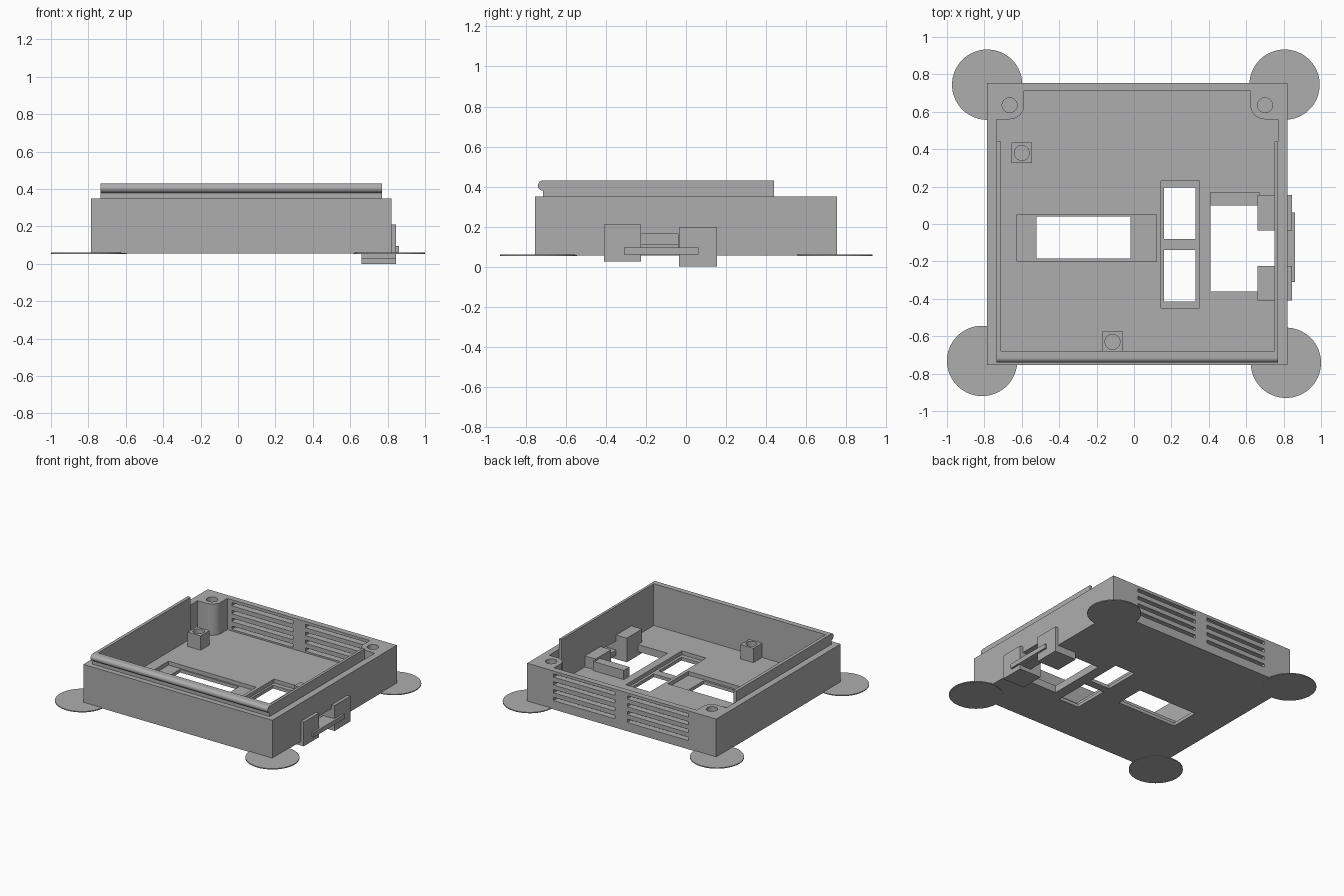
import bpy, bmesh, math

if "Cube" in bpy.data.objects:
    bpy.data.objects.remove(bpy.data.objects["Cube"])

grey = bpy.data.materials.new("plastic_grey")
grey.diffuse_color = (0.42, 0.42, 0.42, 1)
grey.use_nodes = True
grey.node_tree.nodes["Principled BSDF"].inputs["Base Color"].default_value = grey.diffuse_color


def finish(name, bm):
    bmesh.ops.recalc_face_normals(bm, faces=bm.faces)
    me = bpy.data.meshes.new(name)
    bm.to_mesh(me)
    bm.free()
    ob = bpy.data.objects.new(name, me)
    me.materials.append(grey)
    bpy.context.collection.objects.link(ob)
    return ob


def prism(name, pts, z0, z1):
    bm = bmesh.new()
    face = bm.faces.new([bm.verts.new((x, y, z0)) for x, y in pts])
    out = bmesh.ops.extrude_face_region(bm, geom=[face])
    for v in out["geom"]:
        if isinstance(v, bmesh.types.BMVert):
            v.co.z = z1
    return finish(name, bm)


def box(name, x0, x1, y0, y1, z0, z1):
    return prism(name, [(x0, y0), (x1, y0), (x1, y1), (x0, y1)], z0, z1)


def disc(name, x, y, r, z0, z1, n=32):
    ang = [2 * math.pi * i / n for i in range(n)]
    return prism(name, [(x + r * math.cos(a), y + r * math.sin(a)) for a in ang], z0, z1)


def smooth(ob):
    bpy.ops.object.select_all(action='DESELECT')
    ob.select_set(True)
    bpy.context.view_layer.objects.active = ob
    bpy.ops.object.shade_smooth_by_angle(angle=math.radians(30))


def cut(ob, cutters):
    bpy.context.view_layer.objects.active = ob
    for c in cutters:
        m = ob.modifiers.new("cut", 'BOOLEAN')
        m.operation = 'DIFFERENCE'
        m.solver = 'EXACT'
        m.object = c
        bpy.ops.object.modifier_apply(modifier=m.name)
        bpy.data.objects.remove(c)


FLOOR, RIM, BASE = 0.11, 0.35, 0.055
MID = 0.0175  # x centre of the tray

# Tray shell
body = box("tray", -0.785, 0.82, -0.755, 0.755, BASE, RIM)

# Cavity outline: leaves two rounded screw bosses in the back corners
half = [(0.7525, -0.715), (0.7525, 0.56), (0.68, 0.56)]
half += [(0.68 - 0.075 * math.sin(a), 0.635 - 0.075 * math.cos(a))
         for a in [math.radians(9 * i) for i in range(1, 11)]]
half += [(0.605, 0.71)]
outline = [(MID + x, y) for x, y in half] + [(MID - x, y) for x, y in reversed(half)]
cutters = [prism("cavity", outline, FLOOR, 0.5)]

# Screw holes in the bosses
for s in (-1, 1):
    cutters.append(disc("screw_hole", MID + s * 0.6825, 0.635, 0.04, 0.16, 0.5))

# Floor recesses and through windows
cutters += [
    box("long_recess", -0.625, 0.12, -0.2, 0.05, 0.08, 0.2),
    box("long_window", -0.52, -0.02, -0.185, 0.04, 0, 0.2),
    box("pair_recess", 0.145, 0.35, -0.45, 0.23, 0.08, 0.2),
    box("pair_window_a", 0.16, 0.33, -0.08, 0.195, 0, 0.2),
    box("pair_window_b", 0.16, 0.33, -0.415, -0.14, 0, 0.2),
    box("side_window", 0.41, 0.75, -0.36, 0.10, 0, 0.2),
    box("wall_slot", 0.7, 0.9, -0.23, -0.04, 0.095, 0.165),
]

# Vent slots in the back wall
for x0, x1 in ((-0.55, -0.03), (0.075, 0.595)):
    for i in range(4):
        z = 0.135 + 0.06 * i
        cutters.append(box("vent", x0, x1, 0.69, 0.8, z - 0.013, z + 0.013))
cut(body, cutters)
smooth(body)

# Raised inner lip on three sides
box("lip_left", -0.735, -0.71, -0.715, 0.44, FLOOR, 0.43)
lip_right = box("lip_right", 0.75, 0.77, -0.715, 0.44, FLOOR, 0.43)
cut(lip_right, [box("lip_slot", 0.7, 0.9, -0.23, -0.04, 0.095, 0.165)])
box("lip_front", -0.71, 0.75, -0.715, -0.68, FLOOR, 0.43)

# Rounded snap bead along the front lip
bead = disc("snap_bead", 0, 0, 0.025, -0.735, 0.77, 24)
for v in bead.data.vertices:
    x, y, z = v.co
    v.co = (z, -0.715 + x, 0.405 + y)
smooth(bead)

# Screw posts on the floor
for name, x, y in (("post_back", -0.6, 0.38), ("post_front", -0.115, -0.63)):
    post = box(name, x - 0.055, x + 0.055, y - 0.055, y + 0.055, FLOOR - 0.01, 0.22)
    cut(post, [disc("post_hole", x, y, 0.04, 0.13, 0.4)])

# Side clips passing through the right wall, with joining strip and inner bar
box("clip_front", 0.66, 0.845, -0.41, -0.225, 0.025, 0.21)
box("clip_back", 0.66, 0.845, -0.035, 0.155, 0.0, 0.195)
box("clip_strip", 0.815, 0.86, -0.31, 0.062, 0.06, 0.095)
box("clip_bar", 0.41, 0.67, 0.10, 0.17, FLOOR - 0.01, 0.18)

# Thin round pads at the corners
for name, x, y in (("pad_back_left", -0.785, 0.745), ("pad_back_right", 0.805, 0.745),
                   ("pad_front_left", -0.812, -0.732), ("pad_front_right", 0.812, -0.742)):
    smooth(disc(name, x, y, 0.188, 0.053, 0.06, 64))
